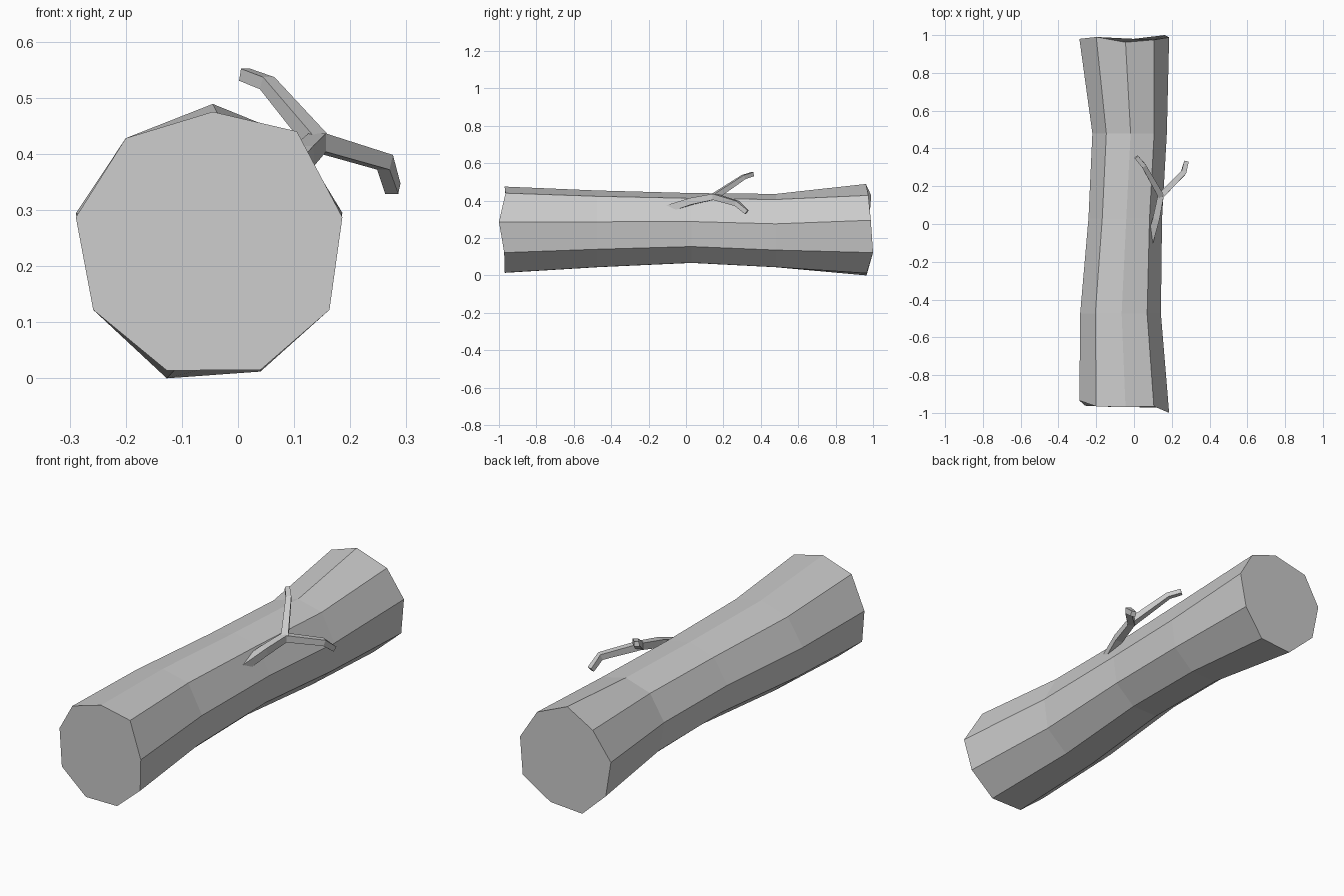
import bpy, bmesh
from mathutils import Vector, Matrix

if "Cube" in bpy.data.objects:
    bpy.data.objects.remove(bpy.data.objects["Cube"])


def make_object(name, bm):
    bmesh.ops.recalc_face_normals(bm, faces=bm.faces[:])
    mesh = bpy.data.meshes.new(name)
    bm.to_mesh(mesh)
    bm.free()
    obj = bpy.data.objects.new(name, mesh)
    bpy.context.collection.objects.link(obj)
    return obj


def loft(bm, rings):
    """Skin a list of vertex rings and close both ends."""
    loops = [[bm.verts.new(p) for p in ring] for ring in rings]
    n = len(loops[0])
    for a, b in zip(loops, loops[1:]):
        for i in range(n):
            j = (i + 1) % n
            bm.faces.new((a[i], a[j], b[j], b[i]))
    bm.faces.new(loops[0][::-1])
    bm.faces.new(loops[-1])


# Log: nine-sided outline (x, z), starting at the top and going to the right
outline = [(-.045, .475), (.105, .44), (.186, .287), (.163, .122), (.04, .015),
           (-.127, .014), (-.258, .122), (-.289, .287), (-.2, .428)]
front_y = [-.97, -.965, -1.0, -.972, -.97, -.968, -.962, -.935, -.965]
back_y = [.962, .975, .988, 1.0, .966, .965, .975, .98, .99]
back_z = [.489, .428, .295, .122, .012, 0, .122, .294, .428]

# Waist rings: y, centre x, centre z, scale x, scale z
waist = [(-.475, -.07, .245, .9, .89),
         (.03, -.045, .25, .82, .81),
         (.48, -.022, .236, .83, .85)]

rings = [[(x, y, z) for (x, z), y in zip(outline, front_y)]]
for y, cx, cz, sx, sz in waist:
    rings.append([(cx + (x + .05) * sx, y, cz + (z - .24) * sz) for x, z in outline])
rings.append([(x, y, z) for (x, _), y, z in zip(outline, back_y, back_z)])
log = bmesh.new()
loft(log, rings)
make_object("log", log)


# Twig: square tubes along short paths, each point with a half width
def tube(bm, path):
    pts = [Vector(p[:3]) for p in path]
    rings = []
    for i, p in enumerate(pts):
        d = (pts[min(i + 1, len(pts) - 1)] - pts[max(i - 1, 0)]).normalized()
        side = d.cross(Vector((0, 0, 1))).normalized()
        up = side.cross(d)
        r = path[i][3]
        rings.append([p + side * r * a + up * r * b
                      for a, b in ((1, 1), (1, -1), (-1, -1), (-1, 1))])
    loft(bm, rings)


fork = (.142, .15, .421, .016)
twig = bmesh.new()
tube(twig, [(.075, -.12, .348, .02), (.118, .03, .397, .018), fork])
tube(twig, [fork, (.052, .308, .526, .012), (.012, .355, .541, .011)])
tube(twig, [fork, (.262, .272, .385, .014), (.276, .325, .338, .012)])
make_object("forked_twig", twig)
